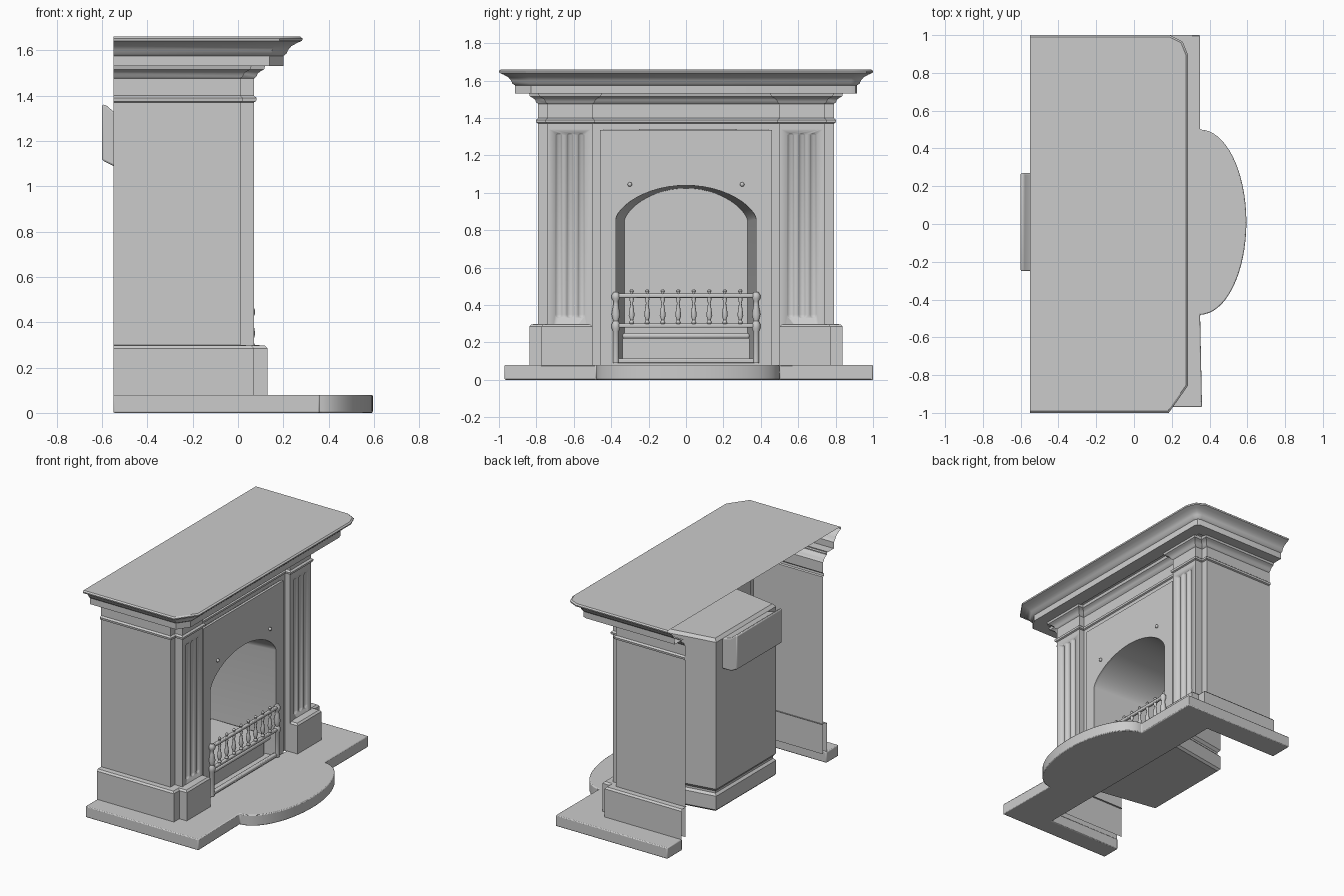
import bpy, bmesh
from math import sin, cos, pi
from mathutils import Vector, Matrix

if "Cube" in bpy.data.objects:
    bpy.data.objects.remove(bpy.data.objects["Cube"])


def finish(name, bm, mirror=False, bevel=0):
    bmesh.ops.recalc_face_normals(bm, faces=bm.faces)
    me = bpy.data.meshes.new(name)
    bm.to_mesh(me)
    bm.free()
    ob = bpy.data.objects.new(name, me)
    bpy.context.collection.objects.link(ob)
    if bevel:
        m = ob.modifiers.new("bevel", 'BEVEL')
        m.width, m.segments, m.limit_method = bevel, 2, 'ANGLE'
    if mirror:
        ob.modifiers.new("mirror", 'MIRROR').use_axis = (False, True, False)
    return ob


def box_into(bm, lo, hi):
    lo, hi = Vector(lo), Vector(hi)
    bmesh.ops.create_cube(bm, size=1, matrix=Matrix.Translation((lo + hi) / 2) @ Matrix.Diagonal((*(hi - lo), 1)))


def box(name, lo, hi, **kw):
    bm = bmesh.new()
    box_into(bm, lo, hi)
    return finish(name, bm, **kw)


def bridge(bm, a, b, closed=False):
    for i in range(len(a) if closed else len(a) - 1):
        j = (i + 1) % len(a)
        bm.faces.new((a[i], a[j], b[j], b[i]))


def sweep(name, path, profile, bottom=False, top=False, **kw):
    """Moulding: (offset, z) profile carried along a plan path with mitred corners."""
    pts = [Vector(p) for p in path]
    normals = []
    for a, b in zip(pts, pts[1:]):
        d = (b - a).normalized()
        normals.append(Vector((-d.y, d.x)))
    mitres = [normals[0]]
    for a, b in zip(normals, normals[1:]):
        mitres.append((a + b) / (1 + a.dot(b)))
    mitres.append(normals[-1])
    bm = bmesh.new()
    rings = [[bm.verts.new((*(p + m * o), z)) for p, m in zip(pts, mitres)] for o, z in profile]
    for a, b in zip(rings, rings[1:]):
        bridge(bm, a, b)
    if bottom:
        bm.faces.new(rings[0])
    if top:
        bm.faces.new(rings[-1])
    return finish(name, bm, **kw)


def plate(name, loops, place, push, **kw):
    """Flat outline with optional holes, extruded by push."""
    bm = bmesh.new()
    edges = []
    for loop in loops:
        vs = [bm.verts.new(place(*p)) for p in loop]
        edges += [bm.edges.new((vs[i - 1], vs[i])) for i in range(len(vs))]
    bmesh.ops.triangle_fill(bm, edges=edges, use_beauty=True, use_dissolve=True)
    geo = bmesh.ops.extrude_face_region(bm, geom=bm.faces[:])['geom']
    bmesh.ops.translate(bm, vec=push, verts=[v for v in geo if isinstance(v, bmesh.types.BMVert)])
    return finish(name, bm, **kw)


def lathe(name, profile, centres, n=12):
    bm = bmesh.new()
    for cx, cy in centres:
        rings = [[bm.verts.new((cx + r * cos(2 * pi * i / n), cy + r * sin(2 * pi * i / n), z))
                  for i in range(n)] for r, z in profile]
        for a, b in zip(rings, rings[1:]):
            bridge(bm, a, b, True)
        bm.faces.new(rings[0])
        bm.faces.new(rings[-1])
    return finish(name, bm)


def both(half):
    return half + [(x, -y) for x, y in reversed(half)]


# Hearth slab with bowed front, open behind
bow = [(.35 + .245 * cos(t), .49 * sin(t) + .01) for t in [pi / 2 - pi * i / 32 for i in range(33)]]
hearth = [(-.55, .83), (-.55, 1), (.35, 1)] + bow + [(.36, -.97), (-.55, -.97), (-.55, -.83), (.04, -.83), (.04, .83)]
plate("hearth", [hearth], lambda x, y: (x, y, 0), (0, 0, .08), bevel=.006)

# Surround: side walls, plinths, moulded frieze
sweep("side_wall", [(-.55, .79), (.01, .79), (.01, .52), (.03, .52), (.03, .44)],
      [(0, .08), (0, 1.34)], mirror=True)
sweep("plinth", [(-.55, .838), (.07, .838), (.07, .775), (.13, .775), (.13, .5), (.03, .5)],
      [(0, .075), (0, .285), (-.012, .297), (-.06, .3)], mirror=True)
sweep("frieze", both([(-.55, .79), (.01, .79), (.01, .74), (.07, .74), (.07, .5), (.03, .5)]),
      [(0, 1.34), (0, 1.37), (.01, 1.375), (.012, 1.39), (0, 1.4), (0, 1.475), (.012, 1.485),
       (.016, 1.497), (.03, 1.508), (.045, 1.515), (.05, 1.535)])

# Fluted pilasters
pilaster = box("pilaster", (0, .5, .08), (.07, .74, 1.345))
bm = bmesh.new()
for y in (.56, .62, .68):
    vs = bmesh.ops.create_uvsphere(bm, u_segments=16, v_segments=8, radius=.024)['verts']
    for v in vs:
        v.co += Vector((.082, y, 1.3 if v.co.z > .001 else .35))
cutter = finish("flute_cutter", bm)
cutter.hide_render = True
cutter.display_type = 'WIRE'
cut = pilaster.modifiers.new("flutes", 'BOOLEAN')
cut.object, cut.operation, cut.solver = cutter, 'DIFFERENCE', 'EXACT'
pilaster.modifiers.new("mirror", 'MIRROR').use_axis = (False, True, False)

# Mantel shelf, hollow underneath
sweep("mantel_shelf", [(-.55, .915), (.17, .915), (.19, .905), (.2, .88), (.2, -.83), (.14, -.915), (-.55, -.915)],
      [(-.1, 1.53), (0, 1.53), (0, 1.575), (.014, 1.585), (.02, 1.6), (.035, 1.618), (.06, 1.632),
       (.083, 1.642), (.085, 1.652), (.075, 1.66)], top=True)

# Cast front panel with arched opening
arch = [(-.375, .09)] + [(-.375 * cos(pi * i / 24), .86 + .18 * abs(sin(pi * i / 24)) ** 1.3)
                         for i in range(25)] + [(.375, .09)]
plate("arched_panel", [[(-.46, .08), (-.46, 1.335), (.46, 1.335), (.46, .08)], arch],
      lambda y, z: (.025, y, z), (.018, 0, 0))
bm = bmesh.new()
front = [bm.verts.new((.03, y, z)) for y, z in arch]
rear = [bm.verts.new((-.465, y * .88, z * .985)) for y, z in arch]
bridge(bm, front, rear, True)
bm.faces.new(rear)
finish("fire_chamber", bm)

# Outer casing and flue behind the chamber
sweep("casing", [(.03, -.43), (-.485, -.345), (-.485, .345), (.03, .43)],
      [(-.015, .075), (0, .09), (0, .19), (-.015, .205), (-.015, .22), (0, .24), (0, 1.31), (-.02, 1.33)],
      bottom=True, top=True)
plate("flue", [[(-.6, 1.36), (-.585, 1.36), (-.55, 1.33), (-.45, 1.3), (-.45, 1.09), (-.55, 1.09), (-.6, 1.115)]],
      lambda x, z: (x, -.25, z), (0, .52, 0), bevel=.01)

# Grate: bed, ash front, turned posts, rails and balusters
box("grate_bed", (-.45, -.34, .22), (.03, .34, .25), bevel=.012)
box("ash_front", (-.1, -.34, .09), (-.03, .34, .22))
box("bottom_bar", (.03, -.37, .09), (.06, .37, .115), bevel=.006)
bm = bmesh.new()
for z in (.29, .45):
    box_into(bm, (.042, -.39, z - .011), (.066, .39, z + .011))
finish("grate_rails", bm, bevel=.006)
lathe("grate_posts", [(.016, .09), (.016, .26), (.022, .275), (.022, .3), (.014, .315), (.023, .35), (.014, .4),
                      (.013, .42), (.022, .435), (.022, .455), (.012, .47)], [(.053, -.375), (.053, .375)])
lathe("balusters", [(.008, .29), (.014, .305), (.008, .32), (.016, .345), (.012, .375), (.007, .41), (.012, .43),
                    (.008, .45), (.007, .465), (.012, .475), (.004, .486)],
      [(.054, -.2905 + .083 * i) for i in range(8)])

# Small fixing knobs above the arch
bm = bmesh.new()
for y in (-.3, .3):
    bmesh.ops.create_uvsphere(bm, u_segments=12, v_segments=8, radius=.012, matrix=Matrix.Translation((.048, y, 1.045)))
finish("knobs", bm)

# Smooth curved parts, keep edges crisp
for ob in bpy.context.collection.objects:
    ob.select_set(True)
    bpy.context.view_layer.objects.active = ob
bpy.ops.object.shade_smooth_by_angle(angle=.6)
